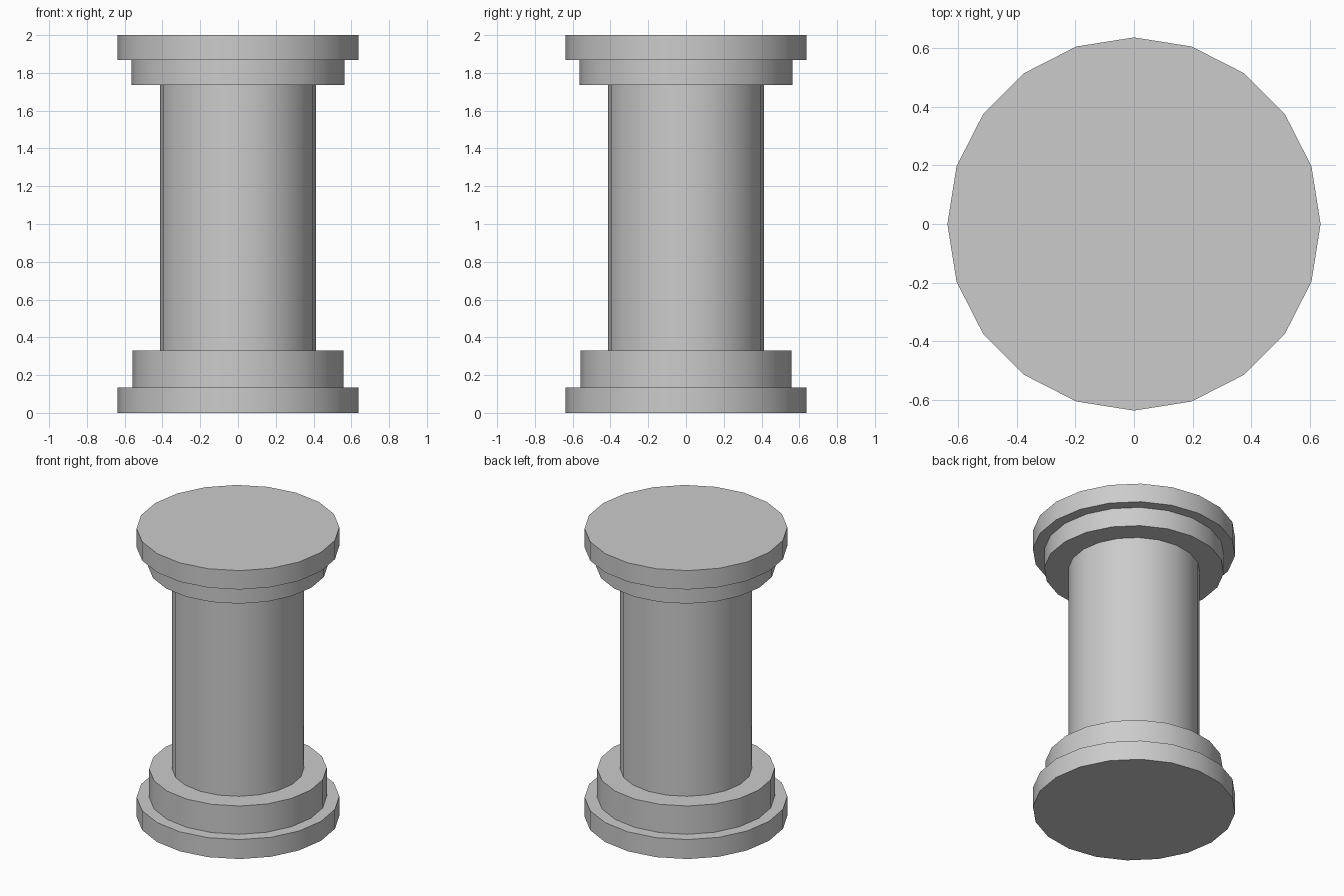
import bpy
import math

if "Cube" in bpy.data.objects:
    bpy.data.objects.remove(bpy.data.objects["Cube"])

SIDES = 20


def drum(name, radius, z0, z1):
    # Capped cylinder with a corner on the x and y axes, smooth sides, sharp rims
    bpy.ops.mesh.primitive_cylinder_add(
        vertices=SIDES, radius=radius, depth=z1 - z0,
        location=(0, 0, (z0 + z1) / 2))
    ob = bpy.context.object
    ob.name = name
    bpy.ops.object.shade_smooth_by_angle(angle=math.radians(30))
    return ob


# Column parts from the ground up: name, radius, bottom, top
PARTS = [
    ("base_plinth", 0.637, 0.0, 0.135),
    ("base_ring", 0.558, 0.135, 0.331),
    ("shaft", 0.414, 0.331, 1.737),
    ("capital_ring", 0.565, 1.737, 1.869),
    ("capital_slab", 0.637, 1.869, 2.0),
]
for part in PARTS:
    drum(*part)
